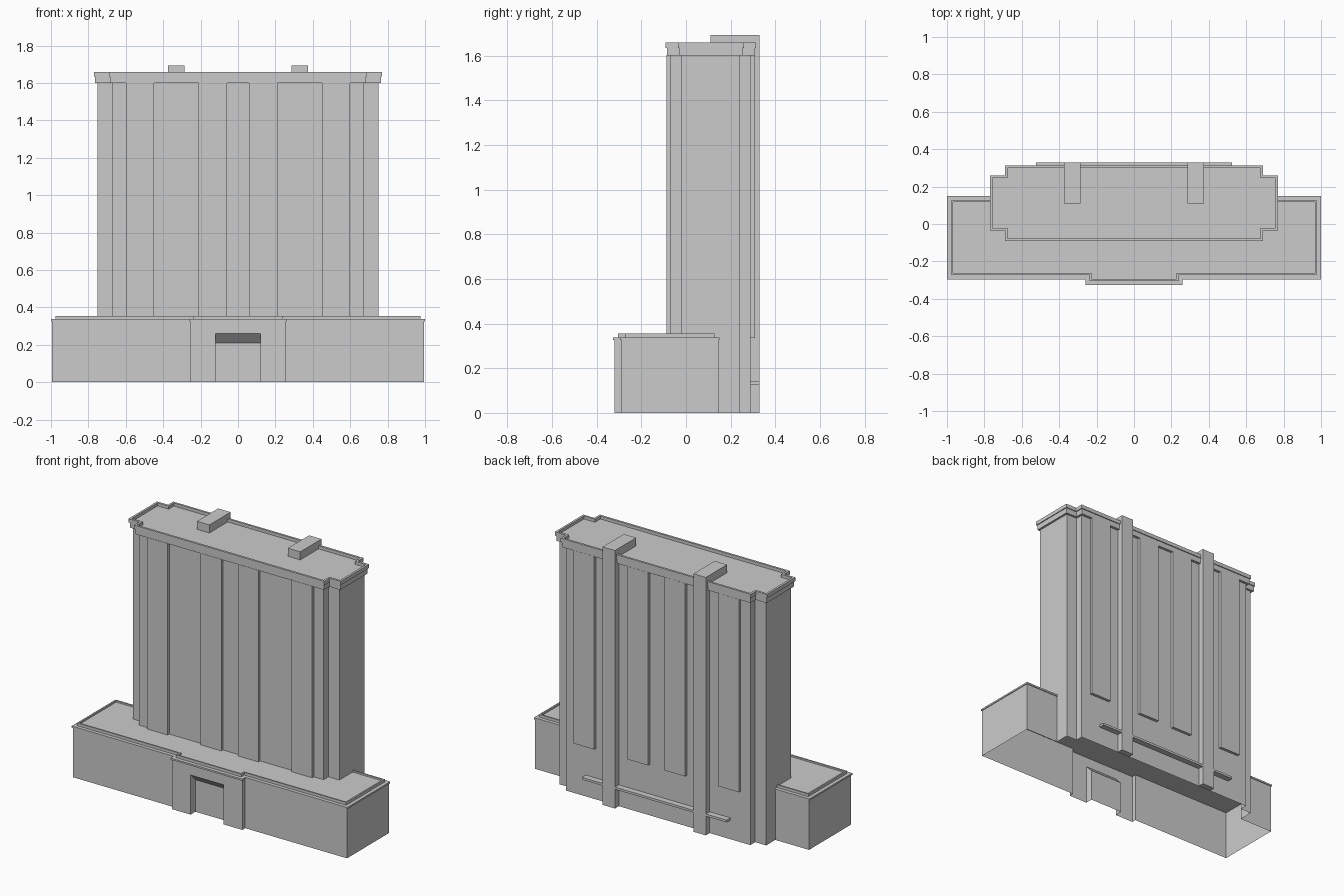
import bpy, bmesh
from mathutils import Vector

if "Cube" in bpy.data.objects:
    bpy.data.objects.remove(bpy.data.objects["Cube"])


def finish(bm, name):
    me = bpy.data.meshes.new(name)
    bm.to_mesh(me)
    bm.free()
    ob = bpy.data.objects.new(name, me)
    bpy.context.collection.objects.link(ob)
    return ob


def mirrored(half):
    # right half of a plan, front to back, completed counter-clockwise
    return half + [(-x, y) for x, y in reversed(half)]


def inset(plan, d):
    # inward offset of a right-angled counter-clockwise plan
    out = []
    n = len(plan)
    for i in range(n):
        a, b, c = (Vector(plan[j % n]) for j in (i - 1, i, i + 1))
        e, f = (b - a).normalized(), (c - b).normalized()
        p = b + d * (Vector((-e.y, e.x)) + Vector((-f.y, f.x)))
        out.append((p.x, p.y))
    return out


def loft(name, plan, rings):
    # rings of (inset, z), capped at both ends
    bm = bmesh.new()
    loops = [[bm.verts.new((x, y, z)) for x, y in inset(plan, d)] for d, z in rings]
    n = len(plan)
    for lo, hi in zip(loops, loops[1:]):
        for i in range(n):
            j = (i + 1) % n
            bm.faces.new((lo[i], lo[j], hi[j], hi[i]))
    bm.faces.new(loops[0][::-1])
    bm.faces.new(loops[-1])
    return finish(bm, name)


def box(name, x0, x1, y0, y1, z0, z1):
    return loft(name, [(x0, y0), (x1, y0), (x1, y1), (x0, y1)], [(0, z0), (0, z1)])


# Base walls: podium and lower back of the tower, open underneath
bm = bmesh.new()
path = mirrored([(.12, -.32), (.255, -.32), (.255, -.29), (.995, -.29),
                 (.995, .145), (.75, .145), (.75, .24), (.67, .24), (.67, .29)])
low = [bm.verts.new((x, y, 0)) for x, y in path]
top = [bm.verts.new((x, y, .33)) for x, y in path]
for i in range(len(path) - 1):
    bm.faces.new((low[i], low[i + 1], top[i + 1], top[i]))

# Entrance recess with sloping ceiling
sec = [(-.32, .33), (-.32, .26), (-.27, .21), (-.27, 0)]
lf = [bm.verts.new((-.12, y, z)) for y, z in sec]
rt = [bm.verts.new((.12, y, z)) for y, z in sec]
for i in range(3):
    bm.faces.new((lf[i], lf[i + 1], rt[i + 1], rt[i]))
bm.faces.new((low[0], rt[1], rt[2], rt[3]))
bm.faces.new((low[-1], lf[3], lf[2], lf[1]))
finish(bm, "base_walls")

# Podium roof: ledge, raised rim and sunken deck
loft("podium_roof",
     mirrored([(.26, -.327), (.26, -.296), (1, -.296), (1, .15)]),
     [(0, .326), (0, .337), (.023, .337), (.023, .355), (.033, .355), (.033, .345)])

# Tower shaft with stepped corners
tower = mirrored([(.67, -.07), (.67, -.02), (.75, -.02), (.75, .24), (.67, .24), (.67, .29)])
loft("tower", tower, [(0, .33), (0, 1.61)])

# Cornice, parapet and sunken roof
loft("cornice", mirrored([(.69, -.091), (.69, -.035), (.77, -.035),
                          (.77, .26), (.69, .26), (.69, .314)]),
     [(.006, 1.6), (.006, 1.635), (0, 1.635), (0, 1.66), (.014, 1.66), (.014, 1.64)])

# Raised facade strips and rear piers, mirrored left and right
pier = [(.29, 0), (.33, 0), (.33, 1.693), (.11, 1.693), (.11, 1.63), (.29, 1.63)]
for s, side in ((1, "right"), (-1, "left")):
    for k, (a, b) in enumerate(((.06, .21), (.45, .6))):
        x0, x1 = sorted((s * a, s * b))
        box(f"front_strip_{side}_{k}", x0, x1, -.087, -.06, .34, 1.602)
        box(f"back_strip_{side}_{k}", x0, x1, .28, .309, .335, 1.602)
    bm = bmesh.new()
    x0, x1 = sorted((s * .285, s * .375))
    a = [bm.verts.new((x0, y, z)) for y, z in pier]
    b = [bm.verts.new((x1, y, z)) for y, z in pier]
    bm.faces.new(a)
    bm.faces.new(b)
    for i in range(len(pier)):
        j = (i + 1) % len(pier)
        bm.faces.new((a[i], a[j], b[j], b[i]))
    bmesh.ops.recalc_face_normals(bm, faces=bm.faces)
    finish(bm, f"rear_pier_{side}")

# Rear ledge
box("rear_ledge", -.525, .525, .28, .329, .125, .14)
